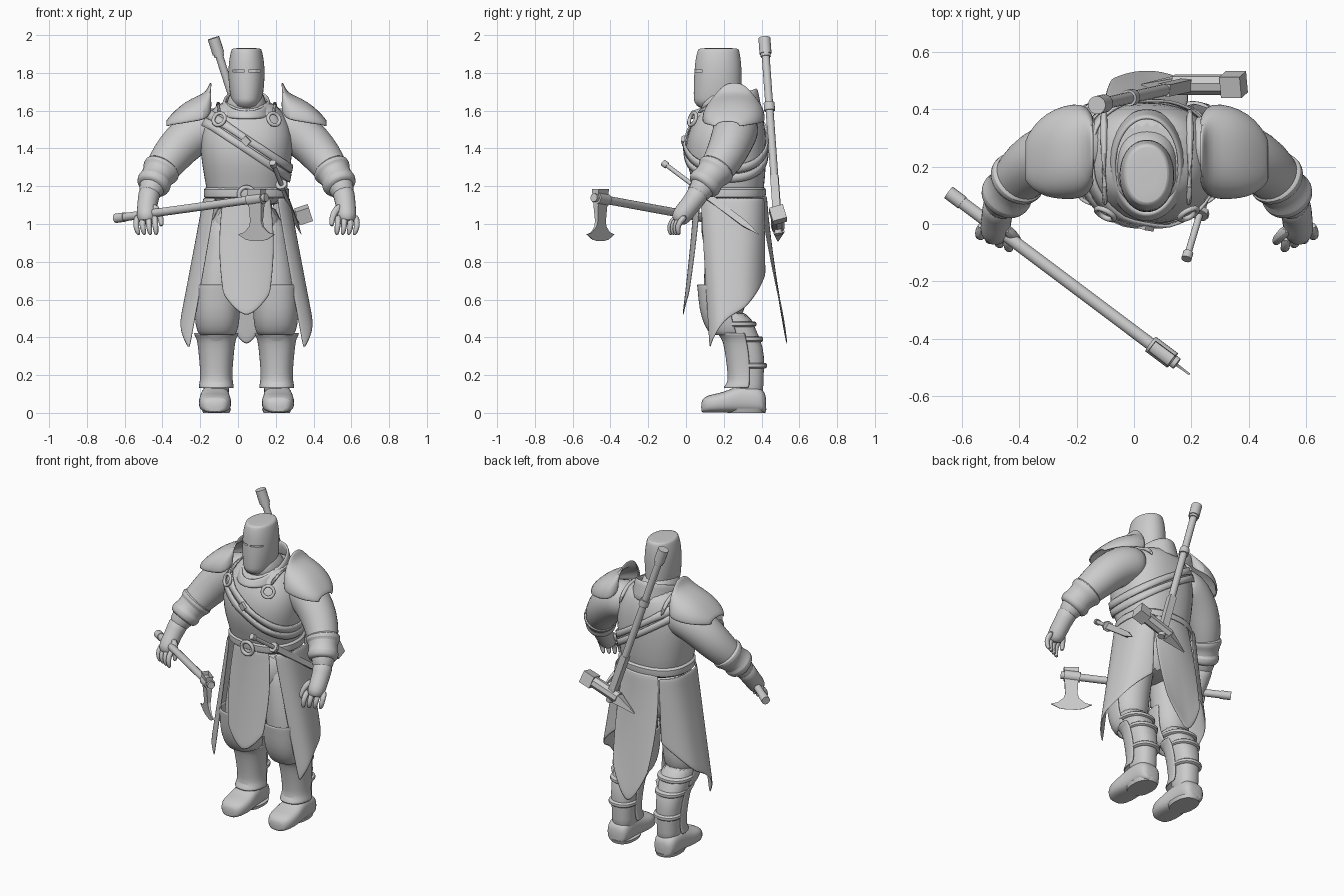
import bpy, bmesh, math
from mathutils import Vector

if bpy.data.objects.get("Cube"):
    bpy.data.objects.remove(bpy.data.objects["Cube"])

CX = 0.045  # body axis
grey = bpy.data.materials.new("plain_grey")
grey.use_nodes = True
grey.diffuse_color = (0.6, 0.6, 0.6, 1)
bsdf = grey.node_tree.nodes["Principled BSDF"]
bsdf.inputs["Base Color"].default_value = (0.6, 0.6, 0.6, 1)
bsdf.inputs["Roughness"].default_value = 0.7


def finish(ob, angle=40):
    if not ob.data.materials:
        ob.data.materials.append(grey)
    bpy.ops.object.select_all(action="DESELECT")
    ob.select_set(True)
    bpy.context.view_layer.objects.active = ob
    bpy.ops.object.shade_smooth_by_angle(angle=math.radians(angle))
    return ob


def skin(name, rows, closed=True, caps=True, thick=0, sub=1):
    """Bridge rows of points into a surface."""
    bm = bmesh.new()
    grid = [[bm.verts.new(p) for p in row] for row in rows]
    n = len(grid[0])
    for a, b in zip(grid, grid[1:]):
        for i in range(n if closed else n - 1):
            j = (i + 1) % n
            bm.faces.new((a[i], a[j], b[j], b[i]))
    if closed and caps:
        bm.faces.new(grid[0])
        bm.faces.new(grid[-1])
    bmesh.ops.recalc_face_normals(bm, faces=bm.faces)
    me = bpy.data.meshes.new(name)
    bm.to_mesh(me)
    bm.free()
    ob = bpy.data.objects.new(name, me)
    bpy.context.collection.objects.link(ob)
    if thick:
        m = ob.modifiers.new("thickness", "SOLIDIFY")
        m.thickness, m.offset = thick, 0
    if sub:
        m = ob.modifiers.new("smooth", "SUBSURF")
        m.levels = m.render_levels = sub
    return finish(ob)


def power(v, e):
    return math.copysign(abs(v) ** e, v)


def loft(name, stations, u=0, e=0.85, arc=None, n=24, **kw):
    """Stack horizontal rings (z, y centre, x radius, y radius); arc limits them to a shell."""
    a0, a1 = arc or (0, 360)
    full = arc is None
    angles = [math.radians(a0 + (a1 - a0) * i / (n if full else n - 1)) for i in range(n)]
    rows = [[(CX + u + rx * power(math.cos(a), e), y + ry * power(math.sin(a), e), z)
             for a in angles] for z, y, rx, ry in stations]
    return skin(name, rows, closed=full, **kw)


def tube(name, path, s=0, n=12, sub=1, flat=1):
    """Sweep along (x, y, z, radius); s mirrors body-space points, 0 means world space."""
    pts = [Vector((CX + s * p[0] if s else p[0], p[1], p[2])) for p in path]
    rows = []
    for i, p in enumerate(pts):
        d = (pts[min(i + 1, len(pts) - 1)] - pts[max(i - 1, 0)]).normalized()
        side = d.cross(Vector((0, 1, 0.3))).normalized()
        up = side.cross(d)
        r = path[i][3]
        rows.append([p + side * r * flat * math.cos(t) + up * r * math.sin(t)
                     for t in (2 * math.pi * (k + 0.5) / n for k in range(n))])
    return skin(name, rows, sub=sub)


def rod(name, a, b, t0, t1, r0, r1=None, n=16, flat=1):
    """Straight segment between fractions t0 and t1 of the line a-b."""
    a, b = Vector(a), Vector(b)
    r1 = r0 if r1 is None else r1
    return tube(name, [(*a.lerp(b, t0), r0), (*a.lerp(b, t1), r1)], n=n, sub=0, flat=flat)


def ring(name, loc, major, minor, rot):
    bpy.ops.mesh.primitive_torus_add(location=loc, rotation=rot, major_radius=major,
                                     minor_radius=minor, major_segments=28, minor_segments=8)
    ob = bpy.context.object
    ob.name = name
    return finish(ob, 80)


# Torso, hips, belt
TORSO = [(1.08, .23, .2, .17), (1.2, .23, .215, .185), (1.3, .215, .235, .21), (1.42, .21, .25, .217),
         (1.52, .22, .24, .2), (1.6, .235, .19, .165), (1.66, .24, .13, .13)]
loft("torso", TORSO)
loft("hips", [(1.12, .23, .19, .16), (.95, .23, .18, .15), (.8, .23, .15, .13)])
loft("belt", [(1.13, .23, .215, .18), (1.135, .23, .228, .194), (1.19, .23, .23, .198), (1.197, .23, .218, .186)])
ring("belt_buckle", (CX, .03, 1.155), .04, .011, (math.pi / 2, 0, 0))


def torso_at(z):
    z = min(max(z, TORSO[0][0]), TORSO[-1][0])
    for a, b in zip(TORSO, TORSO[1:]):
        if z <= b[0]:
            t = (z - a[0]) / (b[0] - a[0])
            return [p + (q - p) * t for p, q in zip(a, b)]


# Diagonal straps following the chest
for k, lift in enumerate((-.01, .045)):
    rows = [[], [], []]
    for i in range(48):
        a = 2 * math.pi * i / 48
        z = 1.45
        for _ in range(20):
            u = torso_at(z)[2] * power(math.cos(a), .85)
            z += .4 * (1.44 - lift - .68 * u - z)
        for row, dz in zip(rows, (-.022, 0, .022)):
            _, yc, rx, ry = torso_at(z + dz)
            row.append((CX + (rx + .006) * power(math.cos(a), .85),
                        yc + (ry + .006) * power(math.sin(a), .85), z + dz))
    skin(f"chest_strap_{k}", rows, caps=False, thick=.01, sub=0)
tube("strap_buckle", [(.03, .0, 1.455, .026), (.06, -.005, 1.425, .026)], n=4, sub=0)

# Neck guard, collar and helmet
loft("neck_guard", [(1.56, .22, .13, .14), (1.64, .2, .105, .13), (1.72, .19, .085, .1)])
rows = []
for r, h in ((.14, 0), (.122, .5), (.114, 1)):
    rows.append([(CX + r * math.cos(a), .205 + (r + .05) * math.sin(a) * 1.02,
                  1.575 + .02 * math.sin(a) + h * (.085 + .04 * math.sin(a)))
                 for a in (2 * math.pi * i / 28 for i in range(28))])
skin("collar", rows, caps=False, thick=.02)
helm = loft("helmet", [(1.6, .17, .06, .1), (1.65, .167, .08, .126), (1.655, .167, .083, .127),
                       (1.73, .167, .095, .128), (1.82, .17, .098, .126), (1.88, .17, .091, .12),
                       (1.922, .172, .081, .11), (1.93, .172, .076, .104), (1.931, .172, .04, .06)], e=.95)
for s in (-1, 1):
    bpy.ops.mesh.primitive_cube_add(size=1, location=(CX + s * .042, .06, 1.81))
    cutter = bpy.context.object
    cutter.name, cutter.scale = "eye_slit_cutter", (.064, .06, .008)
    cutter.hide_render = True
    cutter.hide_set(True)
    cutter.hide_viewport = True
    cut = helm.modifiers.new("eye_slit", "BOOLEAN")
    cut.operation, cut.object = "DIFFERENCE", cutter

for s, side in ((-1, "right"), (1, "left")):
    # Arm and bracer
    tube(f"{side}_arm", [(.14, .265, 1.5, .1), (.2, .265, 1.51, .125), (.27, .26, 1.485, .122),
                         (.35, .235, 1.42, .115), (.41, .2, 1.345, .105), (.46, .15, 1.275, .09),
                         (.5, .09, 1.2, .072), (.525, .045, 1.13, .052)], s, 16)
    tube(f"{side}_bracer", [(.44, .17, 1.305, .09), (.447, .163, 1.295, .104), (.457, .15, 1.275, .102),
                            (.462, .144, 1.268, .09), (.482, .115, 1.235, .084), (.486, .108, 1.226, .096),
                            (.497, .09, 1.2, .09), (.503, .08, 1.188, .074)], s, 16)
    # Glove
    tube(f"{side}_palm", [(.508, .08, 1.185, .068), (.522, .045, 1.13, .056), (.527, .005, 1.08, .055),
                          (.53, -.03, 1.035, .055), (.53, -.045, 1.005, .035)], s)
    for i in range(4):
        b = .485 + .03 * i
        y = -.06 + .014 * i
        tube(f"{side}_finger_{i}", [(b, y + .02, 1.045, .019), (b + .004 * i, y - .02, 1.01, .018),
                                    (b + .004 * i - .005, y - .028, .97, .016),
                                    (b - .008, y - .018, .94, .011)], s, 8)
    tube(f"{side}_thumb", [(.5, -.01, 1.1, .024), (.462, -.045, 1.06, .02), (.45, -.06, 1.015, .017),
                           (.452, -.065, .985, .011)], s, 8)
    # Shoulder guard: arched shell with an upright inner crest and rounded outer rim
    rows = []
    for u, y, top, half, base in ((.188, .255, 1.75, .1, 1.6), (.2, .255, 1.715, .135, 1.57),
                                  (.225, .255, 1.685, .163, 1.55), (.29, .25, 1.66, .16, 1.54),
                                  (.35, .24, 1.62, .142, 1.53), (.395, .23, 1.575, .108, 1.525),
                                  (.425, .22, 1.54, .06, 1.515)):
        rows.append([(CX + s * u, y + half * power(math.cos(a), .85), base + (top - base) * power(math.sin(a), .85))
                     for a in (math.pi * i / 16 for i in range(17))])
    skin(f"{side}_shoulder_guard", rows, closed=False, thick=.012)
    ring(f"{side}_chest_ring", (CX + s * .145, .035, 1.555), .034, .01, (math.radians(70), 0, s * .5))
    tube(f"{side}_shoulder_strap", [(.145, .06, 1.585, .012), (.15, .12, 1.63, .014), (.15, .25, 1.645, .014),
                                    (.15, .35, 1.615, .014), (.15, .405, 1.54, .012)], s, 8)
    # Leg, armour plates and boot
    u = s * .16
    tube(f"{side}_thigh", [(.1, .22, 1.05, .1), (.115, .215, .9, .11), (.14, .205, .75, .112),
                           (.155, .2, .6, .112), (.16, .22, .48, .1)], s, 16)
    loft(f"{side}_lower_leg", [(.55, .21, .105, .12), (.44, .26, .092, .11), (.35, .315, .083, .098),
                               (.25, .325, .073, .09), (.15, .325, .068, .085), (.06, .33, .07, .08)], u, n=20)
    loft(f"{side}_knee_plate", [(.68, .2, .116, .138), (.665, .2, .114, .133), (.55, .205, .116, .13),
                                (.46, .225, .11, .123), (.41, .25, .09, .108)], s * .155, arc=(170, 370), thick=.012)
    loft(f"{side}_greave", [(.425, .3, .116, .13), (.405, .3, .104, .112), (.38, .31, .094, .108),
                            (.28, .325, .084, .106), (.2, .325, .078, .098), (.16, .325, .082, .098),
                            (.13, .32, .09, .12)], u, arc=(175, 365), thick=.012)
    for k, (z, y, r) in enumerate(((.47, .25, .107), (.39, .3, .092), (.25, .328, .085))):
        loft(f"{side}_leg_band_{k}", [(z - .018, y, r - .008, r + .008), (z - .01, y, r + .004, r + .018),
                                      (z + .01, y, r + .004, r + .018), (z + .018, y, r - .008, r + .008)], u, n=20)
    rows = []
    for y, w, h in ((.08, .04, .06), (.095, .068, .085), (.14, .087, .1), (.2, .088, .11), (.26, .08, .14),
                    (.32, .075, .15), (.38, .075, .14), (.41, .065, .12), (.425, .04, .09)):
        rows.append([(CX + s * .167 + w * power(math.cos(a), .7), y, h / 2 * (1 + power(math.sin(a), .7)))
                     for a in (2 * math.pi * i / 16 for i in range(16))])
    skin(f"{side}_boot", rows)
    loft(f"{side}_boot_sole", [(0, .32, .07, .1), (.022, .32, .078, .107)], u, sub=0)
    # Side skirt panel, flared in front, hem rising to the back
    rows = []
    for j in range(13):
        row = []
        for i in range(17):
            v = i / 16
            z = 1.14 - (.81 - .4 * v ** .9) * j / 12
            k = (1.14 - z) / .81
            a = math.radians((-52 + 5 * k) * (1 - v) + 60 * v)
            row.append((CX + s * (.225 + .17 * k * (1 - .6 * v * v)) * power(math.cos(a), .7),
                        .24 + .05 * k * (1 - v) + (.192 + .012 * k) * power(math.sin(a), .7), z))
        rows.append(row)
    skin(f"{side}_skirt_panel", rows, closed=False, thick=.008)

# Front and back skirt panels with pointed hems
for name, y0, y1, corner, tip, bulge in (("front_skirt_panel", .045, -.015, .63, .515, .03),
                                         ("back_skirt_panel", .425, .535, .56, .36, -.03)):
    rows = []
    for j in range(11):
        t = j / 10
        row = []
        for i in range(13):
            v = i / 6 - 1
            low = tip + (corner - tip) * abs(v) ** 1.6
            row.append((CX + v * (.125 + .02 * math.sin(math.pi * t)), y0 + (y1 - y0) * t ** 1.3 + bulge * v * v,
                        1.15 + (low - 1.15) * t))
        rows.append(row)
    skin(name, rows, closed=False, thick=.008)

# Hand axe
A, B = Vector((-.647, .11, 1.03)), Vector((.15, -.488, 1.14))
rod("axe_handle", A, B, 0, 1, .022)
rod("axe_butt", A, B, 0, .06, .025)
rod("axe_socket", A, B, .885, .98, .032)
d = Vector((B.x - A.x, B.y - A.y, 0)).normalized()
nrm = Vector((-d.y, d.x, 0))
hub = Vector((.098, -.453, 0))
half = [(.045, 1.185), (.04, 1.1), (.028, 1.04), (.045, .985), (.08, .955), (.12, .945), (.07, .917), (.03, .91)]
skin("axe_blade", [[hub + d * w * k + Vector((0, 0, z)) + nrm * t * (z - .9) for w, z in half]
                   for k, t in ((-1, .08), (1, .08), (1, -.08), (-1, -.08), (-1, .08))], closed=True, caps=False, sub=0)

# War hammer slung on the back
A, B = Vector((-.13, .415, 1.985)), Vector((.205, .49, .945))
rod("hammer_haft", A, B, 0, 1, .021)
rod("hammer_pommel", A, B, 0, .08, .032)
rod("hammer_pommel_rim", A, B, .075, .095, .027)
rod("hammer_collar", A, B, .33, .37, .029)
rod("hammer_langet", A, B, .7, .96, .03, n=4)
hub = A.lerp(B, .95)
across = Vector((.95, 0, .31))
rod("hammer_neck", hub, hub + across, -.05, .14, .036, n=8)
rod("hammer_block", hub, hub + across, .13, .205, .054, n=4)
rod("hammer_beak", hub, hub + across + Vector((0, 0, .2)), -.17, -.04, .004, .042, n=4)

# Dagger through the belt
A, B = (.185, -.115, 1.32), (.335, .385, .945)
rod("dagger_pommel", A, B, -.015, .03, .018)
rod("dagger_grip", A, B, 0, .3, .012)
rod("dagger_guard", A, B, .29, .32, .032, n=8)
rod("dagger_blade", A, B, .32, .85, .027, .023, n=4, flat=.5)
rod("dagger_point", A, B, .85, 1, .023, .002, n=4, flat=.5)
